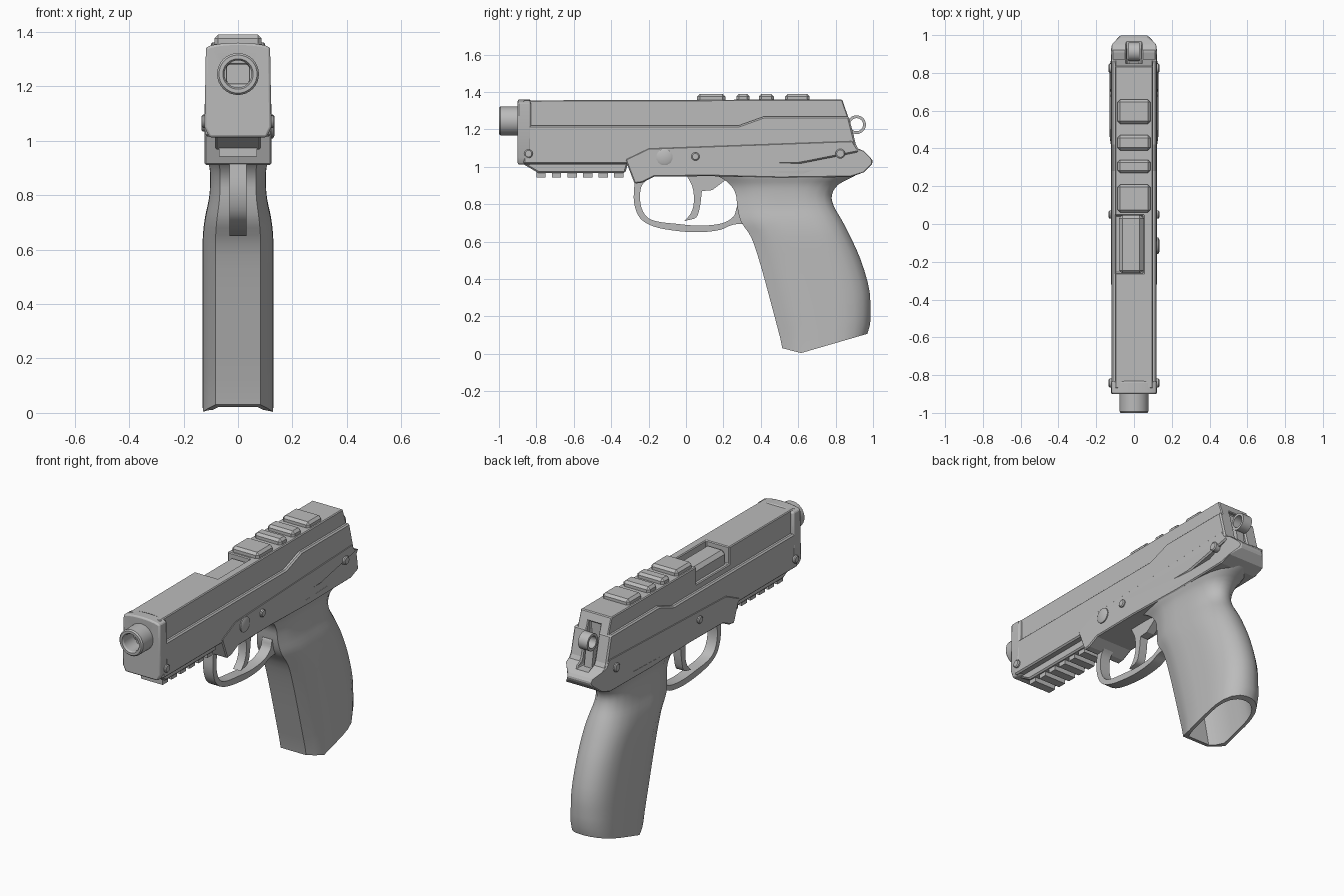
import bpy, bmesh, math
from mathutils import Vector

if "Cube" in bpy.data.objects:
    bpy.data.objects.remove(bpy.data.objects["Cube"])

grey = bpy.data.materials.new("gun_grey")
grey.diffuse_color = (0.5, 0.5, 0.5, 1)
grey.use_nodes = True
grey.node_tree.nodes["Principled BSDF"].inputs["Base Color"].default_value = grey.diffuse_color


def finish(name, bm, bevel=0.0, smooth=None, segments=1):
    bmesh.ops.remove_doubles(bm, verts=bm.verts, dist=1e-5)
    bmesh.ops.recalc_face_normals(bm, faces=bm.faces)
    me = bpy.data.meshes.new(name)
    bm.to_mesh(me)
    bm.free()
    ob = bpy.data.objects.new(name, me)
    bpy.context.collection.objects.link(ob)
    me.materials.append(grey)
    if smooth:
        bpy.ops.object.select_all(action='DESELECT')
        ob.select_set(True)
        bpy.context.view_layer.objects.active = ob
        bpy.ops.object.shade_smooth_by_angle(angle=math.radians(smooth))
    if bevel:
        m = ob.modifiers.new("bevel", 'BEVEL')
        m.width, m.segments = bevel, segments
        m.limit_method, m.angle_limit = 'ANGLE', math.radians(50)
    return ob


def loft(bm, loops):
    """Skin a list of closed loops and cap both ends."""
    rows = [[bm.verts.new(p) for p in loop] for loop in loops]
    for a, b in zip(rows, rows[1:]):
        for i in range(len(a)):
            j = (i + 1) % len(a)
            bm.faces.new((a[i], a[j], b[j], b[i]))
    bm.faces.new(rows[0])
    bm.faces.new(rows[-1][::-1])


def side_part(name, pts, x0, x1, **kw):
    """Extrude a (y, z) profile across x."""
    bm = bmesh.new()
    loft(bm, [[(x, y, z) for y, z in pts] for x in (x0, x1)])
    return finish(name, bm, **kw)


def box(name, x0, x1, y0, y1, z0, z1, **kw):
    return side_part(name, [(y0, z0), (y1, z0), (y1, z1), (y0, z1)], x0, x1, **kw)


def ring(cy, cz, r, n=28):
    return [(cy + r * math.cos(2 * math.pi * i / n), cz + r * math.sin(2 * math.pi * i / n))
            for i in range(n)]


def spline(pts, steps=4):
    """Catmull-Rom through points of any dimension."""
    P = [Vector(p) for p in pts]
    P = [2 * P[0] - P[1]] + P + [2 * P[-1] - P[-2]]
    out = []
    for a, b, c, d in zip(P, P[1:], P[2:], P[3:]):
        for s in range(steps):
            t = s / steps
            out.append(0.5 * (2 * b + (c - a) * t + (2 * a - 5 * b + 4 * c - d) * t * t
                              + (3 * b - a - 3 * c + d) * t ** 3))
    return out + [P[-2]]


def cut(ob, cutter):
    cutter.hide_render = True
    cutter.hide_viewport = True
    m = ob.modifiers.new("cut", 'BOOLEAN')
    m.operation, m.solver, m.object = 'DIFFERENCE', 'EXACT', cutter
    ob.modifiers.move(len(ob.modifiers) - 1, 0)


# Lower slide and frame, with the ledge line as its top edge
lower = side_part("lower_slide", [
    (-0.87, 1.015), (-0.31, 1.015), (0.6, 1.015), (0.93, 1.08), (0.908, 1.12),
    (0.87, 1.27), (0.42, 1.27), (0.28, 1.22), (-0.87, 1.22)], -0.12, 0.12, bevel=0.008)
frame = side_part("frame", [
    (-0.325, 1.04), (-0.275, 0.91), (-0.235, 0.915), (-0.17, 0.947), (0.13, 0.95),
    (0.5, 0.94), (0.88, 0.945), (0.95, 0.97), (0.992, 1.01), (1.0, 1.03), (0.985, 1.05),
    (0.95, 1.085), (0.915, 1.1), (0.89, 1.14), (-0.2, 1.1)], -0.123, 0.123, bevel=0.006)
for v in frame.data.vertices:          # taper the tail in plan
    if v.co.y > 0.94:
        v.co.x *= 1.0 if v.co.y < 0.96 else 0.62

# Inset upper slide
upper = side_part("upper_slide", [
    (-0.87, 1.18), (0.84, 1.18), (0.873, 1.25), (0.835, 1.36), (-0.87, 1.355)],
    -0.1, 0.1, bevel=0.012)

# Ejection port, open at the left, with the chamber block inside
port = box("port_cutter", -0.2, 0.05, -0.26, 0.045, 1.255, 1.5)
cut(upper, port)
box("chamber_block", -0.08, 0.05, -0.265, 0.05, 1.2, 1.335, bevel=0.02)

# Hammer slot at the back
slot = box("hammer_slot_cutter", -0.04, 0.04, 0.83, 1.2, 1.07, 1.31)
for part in (lower, upper, frame):
    cut(part, slot)

# Nose cap with an arched top
bm = bmesh.new()
arch = [(0.118 * math.cos(a), 1.338 + 0.022 * math.sin(a))
        for a in (math.pi * i / 12 for i in range(13))]
nose = [(-0.123, 1.05), (-0.105, 1.012), (0.105, 1.012), (0.123, 1.05)] + arch
loft(bm, [[(x, y, z) for x, z in nose] for y in (-0.9, -0.83)])
nose_cap = finish("nose_cap", bm, bevel=0.012, smooth=30, segments=2)
cut(nose_cap, box("bore_cutter", -0.04, 0.04, -1.2, -0.86, 1.21, 1.28))

# Hollow barrel
bm = bmesh.new()
loft(bm, [[(x, y, z) for x, z in ring(0, 1.245, r, 32)]
          for y, r in ((-0.85, 0.05), (-0.99, 0.05), (-1.0, 0.056), (-1.0, 0.07),
                       (-0.992, 0.077), (-0.86, 0.077))])
finish("barrel", bm, smooth=30)

# Grip pads on the slide top
for y0, y1 in ((0.06, 0.21), (0.27, 0.34), (0.39, 0.47), (0.53, 0.66)):
    box("slide_pad", -0.087, 0.087, y0, y1, 1.34, 1.39, bevel=0.014)

# Accessory rail with cross teeth
side_part("rail", [(-0.88, 1.02), (-0.79, 0.967), (-0.325, 0.967), (-0.31, 1.02)],
          -0.085, 0.085, bevel=0.008)
for i in range(6):
    y = -0.775 + i * 0.083
    box("rail_tooth", -0.07, 0.07, y - 0.025, y + 0.025, 0.942, 0.98)

# Trigger guard
outer = spline([(-0.275, 0.92), (-0.278, 0.81), (-0.245, 0.725), (-0.17, 0.68), (-0.05, 0.657),
                (0.07, 0.65), (0.18, 0.662), (0.25, 0.69), (0.33, 0.695)])
inner = spline([(-0.2, 0.94), (-0.24, 0.89), (-0.243, 0.8), (-0.21, 0.733), (-0.15, 0.707),
                (-0.05, 0.695), (0.07, 0.685), (0.19, 0.697), (0.255, 0.735), (0.275, 0.79),
                (0.33, 0.82)])
side_part("trigger_guard", outer + inner[::-1], -0.032, 0.032, smooth=30)

# Trigger
front = spline([(0.0, 0.96), (0.035, 0.89), (0.042, 0.81), (0.025, 0.75), (-0.01, 0.71)])
back = spline([(0.0, 0.712), (0.055, 0.73), (0.075, 0.79), (0.085, 0.87)])
side_part("trigger", front + back + [Vector(p) for p in
          ((0.14, 0.875), (0.18, 0.905), (0.22, 0.935), (0.22, 0.96))],
          -0.025, 0.025, smooth=30)

# Grip: front y, front z, back y, back z, half width
stations = spline([
    (0.505, 0.08, 0.985, 0.16, 0.13), (0.46, 0.25, 0.982, 0.33, 0.13),
    (0.40, 0.47, 0.935, 0.50, 0.13), (0.35, 0.62, 0.872, 0.64, 0.13),
    (0.295, 0.705, 0.83, 0.72, 0.122), (0.275, 0.78, 0.79, 0.79, 0.107),
    (0.267, 0.85, 0.78, 0.85, 0.102), (0.24, 0.90, 0.815, 0.905, 0.105),
    (0.19, 0.94, 0.90, 0.95, 0.118), (0.13, 0.965, 0.96, 0.99, 0.121)], 3)
# position along the section, share of the half width
section = [(0, 0.64), (0.1, 0.82), (0.22, 0.99), (0.4, 1), (0.6, 1), (0.72, 0.97),
           (0.83, 0.87), (0.92, 0.68), (0.98, 0.4), (1, 0.13)]


def grip_loop(fy, fz, by, bz, w, sag=0.0, k=1.0):
    half = []
    for t, s in section:
        u = 0.5 + (t - 0.5) * k
        z = fz + (bz - fz) * u - sag * (min(u / 0.22, 1) if u < 0.22 else (1 - u) / 0.78)
        half.append((s * w * k, fy + (by - fy) * u, z))
    return half + [(-x, y, z) for x, y, z in half[::-1]]


base = (0.515, 0.03, 0.97, 0.107, 0.13)
well = (0.435, 0.37, 0.93, 0.42, 0.12)
bm = bmesh.new()
loft(bm, [grip_loop(*well, k=0.8), grip_loop(*base, sag=0.043, k=0.86),
          grip_loop(*base, sag=0.043)] + [grip_loop(*s) for s in stations])
finish("grip", bm, smooth=35)

# Hammer: pierced ring on a stem
bm = bmesh.new()
loops = [[(x, y, z) for y, z in ring(0.912, 1.225, r)]
         for x, r in ((-0.03, 0.035), (-0.03, 0.05), (0.03, 0.05), (0.03, 0.035))]
rows = [[bm.verts.new(p) for p in loop] for loop in loops]
for a, b in zip(rows, rows[1:] + rows[:1]):
    for i in range(len(a)):
        j = (i + 1) % len(a)
        bm.faces.new((a[i], a[j], b[j], b[i]))
finish("hammer_ring", bm, smooth=35)
side_part("hammer_stem", [(0.84, 1.05), (0.915, 1.05), (0.895, 1.18), (0.868, 1.21),
                          (0.84, 1.2)], -0.025, 0.025)

# Pins on both sides, and the takedown button on the right only
pins = [(y, z, r, s) for y, z, r in ((-0.842, 1.07, 0.023), (0.825, 1.07, 0.026),
                                     (0.05, 1.055, 0.022)) for s in (-1, 1)]
for y, z, r, s in pins + [(-0.115, 1.052, 0.044, 1)]:
    bm = bmesh.new()
    loft(bm, [[(s * x, py, pz) for py, pz in ring(y, z, rad, 20)]
              for x, rad in ((0.1, r), (0.129, r), (0.134, r * 0.75))])
    finish("takedown_button" if r > 0.04 else "pin", bm, smooth=30)
